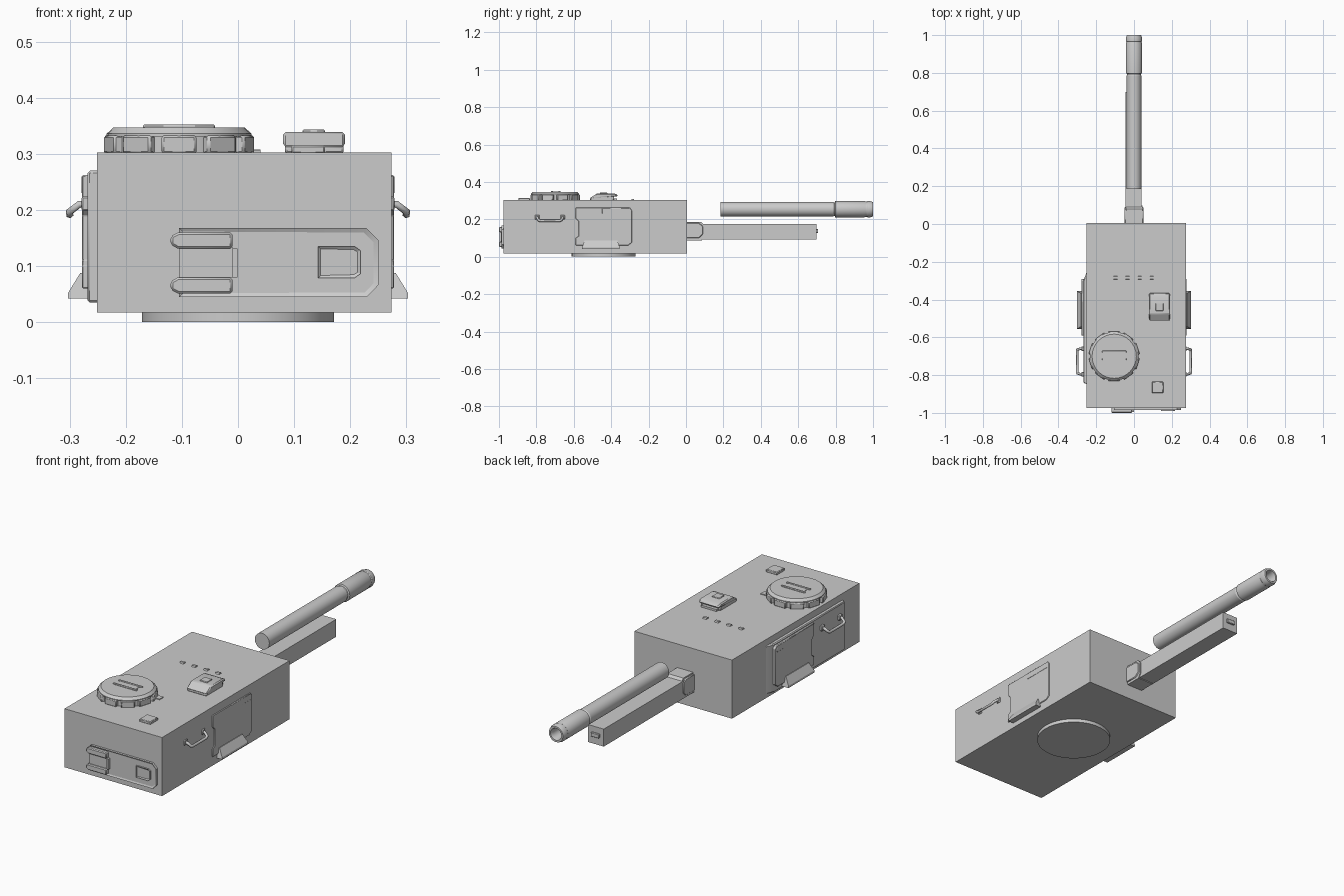
import bpy, bmesh
from math import pi, radians
from mathutils import Matrix, Vector

if "Cube" in bpy.data.objects:
    bpy.data.objects.remove(bpy.data.objects["Cube"])

grey = bpy.data.materials.new("plain grey")
grey.use_nodes = True
GREY = (0.6, 0.6, 0.6, 1)
grey.diffuse_color = GREY
grey.node_tree.nodes["Principled BSDF"].inputs["Base Color"].default_value = GREY
parts = []


def finish(name, bm, bevel=0):
    bmesh.ops.recalc_face_normals(bm, faces=bm.faces)
    me = bpy.data.meshes.new(name)
    bm.to_mesh(me)
    bm.free()
    me.materials.append(grey)
    ob = bpy.data.objects.new(name, me)
    bpy.context.collection.objects.link(ob)
    if bevel:
        mod = ob.modifiers.new("bevel", 'BEVEL')
        mod.width, mod.segments = bevel, 1
    parts.append(ob)
    return ob


def box(name, x, y, z, bevel=0, turn=None):
    bm = bmesh.new()
    bmesh.ops.create_cube(bm, size=1)
    for v in bm.verts:
        v.co = [(r[0] + r[1]) / 2 + c * (r[1] - r[0]) for r, c in zip((x, y, z), v.co)]
    if turn:
        bm.transform(turn)
    return finish(name, bm, bevel)


def prism(name, pts, axis, a, b, bevel=0, rim=0, depth=0):
    """Extrude a 2D outline along an axis from a to b, optionally sinking the far face inside a rim."""
    def place(p, t):
        c = list(p)
        c.insert("xyz".index(axis), t)
        return c
    bm = bmesh.new()
    low = [bm.verts.new(place(p, a)) for p in pts]
    high = [bm.verts.new(place(p, b)) for p in pts]
    bm.faces.new(low)
    cap = bm.faces.new(high)
    for i in range(len(pts)):
        j = (i + 1) % len(pts)
        bm.faces.new((low[i], low[j], high[j], high[i]))
    if rim:
        bmesh.ops.recalc_face_normals(bm, faces=bm.faces)
        bmesh.ops.inset_region(bm, faces=[cap], thickness=rim, depth=0)
        bmesh.ops.translate(bm, verts=cap.verts, vec=-cap.normal * depth)
    return finish(name, bm, bevel)


def lathe(name, profile, origin, along_y=False, steps=32):
    """Spin (radius, height) points about z, or about y for the barrel."""
    bm = bmesh.new()
    vs = [bm.verts.new((r, 0, h)) for r, h in profile]
    es = [bm.edges.new(p) for p in zip(vs, vs[1:])]
    bmesh.ops.spin(bm, geom=vs + es, axis=(0, 0, 1), cent=(0, 0, 0), angle=2 * pi, steps=steps)
    bmesh.ops.remove_doubles(bm, verts=bm.verts, dist=0.0001)
    if along_y:
        bm.transform(Matrix.Rotation(-pi / 2, 4, 'X'))
    bm.transform(Matrix.Translation(Vector(origin)))
    return finish(name, bm)


# Body and turning ring
box("turret_body", (-0.251, 0.274), (-0.975, 0.005), (0.017, 0.302))
lathe("turret_ring", [(0, 0), (0.171, 0), (0.171, 0.025), (0, 0.025)], (0, -0.44, 0), steps=48)

# Main barrel with hollow muzzle sleeve
lathe("gun_barrel", [(0, 0.185), (0.039, 0.185), (0.039, 0.785), (0.036, 0.79), (0.036, 0.795),
      (0.043, 0.798), (0.043, 0.955), (0.041, 0.96), (0.041, 0.967), (0.043, 0.97),
      (0.043, 0.985), (0.038, 1.0), (0.029, 1.0), (0.025, 0.985), (0.025, 0.86), (0, 0.86)],
      (0, 0, 0.254), along_y=True)

# Square lower beam, its collar and end nub
box("lower_beam", (-0.046, 0.04), (0, 0.698), (0.091, 0.176))
box("beam_nub", (-0.025, 0.019), (0.69, 0.707), (0.127, 0.147), 0.002)
prism("beam_collar", [(0, 0.088), (0.085, 0.088), (0.097, 0.11), (0.097, 0.17), (0.08, 0.187), (0, 0.187)],
      'x', -0.042, 0.044)
for name, s in (("left", 1), ("right", -1)):
    prism("collar_cheek_" + name, [(0, 0.1), (0.07, 0.1), (0.09, 0.12), (0.09, 0.165), (0.07, 0.18), (0, 0.18)],
          'x', s * 0.03, s * 0.049, 0.003)

# Commander cupola: core, vision blocks, chamfered lid and grip
CX, CY = -0.105, -0.7
lathe("cupola_core", [(0, 0.3), (0.121, 0.3), (0.121, 0.335), (0, 0.335)], (CX, CY, 0))
lathe("cupola_lid", [(0, 0.331), (0.129, 0.331), (0.129, 0.336), (0.117, 0.347), (0, 0.347)], (CX, CY, 0))
for i in range(10):
    turn = Matrix.Translation((CX, CY, 0)) @ Matrix.Rotation(i * pi / 5 + pi / 2, 4, 'Z')
    box("cupola_vision_block", (0.1, 0.132), (-0.031, 0.031), (0.3, 0.333), 0.004, turn)
box("cupola_grip_plate", (CX - 0.052, CX + 0.052), (CY - 0.022, CY + 0.03), (0.34, 0.349))
for y in (-0.016, 0.024):
    box("cupola_grip_bar", (CX - 0.064, CX + 0.064), (CY + y - 0.005, CY + y + 0.005), (0.345, 0.352), 0.002)

# Periscope housing with overhanging hood
prism("periscope_base", [(-0.512, 0.3), (-0.385, 0.3), (-0.385, 0.33), (-0.485, 0.33), (-0.512, 0.314)],
      'x', 0.084, 0.188, 0.004)
prism("periscope_hood", [(-0.516, 0.312), (-0.366, 0.322), (-0.366, 0.332), (-0.385, 0.339), (-0.475, 0.339)],
      'x', 0.08, 0.191, 0.005)
box("periscope_cap", (0.115, 0.155), (-0.46, -0.42), (0.335, 0.343), 0.002)
box("periscope_sill", (0.095, 0.177), (-0.39, -0.37), (0.3, 0.312))

# Small roof fittings
box("roof_cover", (0.095, 0.155), (-0.895, -0.835), (0.3, 0.315), 0.003)
box("cupola_stop", (0.01, 0.04), (-0.66, -0.63), (0.3, 0.306))
for i in range(4):
    x = -0.098 + i * 0.064
    prism("lifting_lug", [(-0.295, 0.3), (-0.275, 0.3), (-0.279, 0.308), (-0.291, 0.308)],
          'x', x - 0.01, x + 0.01)

# Front access panel: rimmed plate, hinges and latch
prism("front_panel", [(-0.105, 0.045), (0.23, 0.045), (0.25, 0.066), (0.25, 0.146),
      (0.228, 0.168), (-0.105, 0.168)], 'y', -0.97, -0.986, rim=0.009, depth=0.004)
for z in (0.051, 0.131):
    prism("front_hinge", [(-0.12, z + 0.007), (-0.107, z), (-0.01, z), (-0.01, z + 0.029),
          (-0.107, z + 0.029), (-0.12, z + 0.022)], 'y', -0.97, -1.0, 0.004)
box("front_hinge_plate", (-0.105, -0.01), (-0.99, -0.97), (0.08, 0.134))
box("front_hinge_stop", (-0.01, -0.001), (-0.996, -0.97), (0.08, 0.131))
prism("front_latch", [(0.143, 0.079), (0.208, 0.079), (0.218, 0.086), (0.218, 0.128),
      (0.208, 0.135), (0.143, 0.135)], 'y', -0.97, -0.989, rim=0.006, depth=0.004)

# Side panels, doors, steps and grab handles on both sides
for name, s in (("left", 1), ("right", -1)):
    prism("side_panel_" + name, [(s * 0.245, -0.24), (s * 0.268, -0.3), (s * 0.268, -0.84),
          (s * 0.245, -0.85)], 'z', 0.035, 0.27, 0.004)
    prism("side_door_" + name, [(-0.59, 0.06), (-0.31, 0.06), (-0.29, 0.075), (-0.29, 0.25),
          (-0.3, 0.262), (-0.59, 0.262), (-0.59, 0.205), (-0.575, 0.19), (-0.575, 0.11), (-0.59, 0.1)],
          'x', s * 0.26, s * 0.278, 0.002)
    box("door_rail_" + name, sorted((s * 0.255, s * 0.279)), (-0.45, -0.3), (0.228, 0.262), 0.003)
    step = prism("side_step_" + name, [(s * 0.26, 0.042), (s * 0.303, 0.042), (s * 0.303, 0.052),
                 (s * 0.281, 0.088), (s * 0.26, 0.088)], 'y', -0.555, -0.355)
    for v in step.data.vertices:
        if v.co.z > 0.08:
            v.co.y += 0.012 if v.co.y < -0.45 else -0.012

    curve = bpy.data.curves.new("grab_handle_" + name, 'CURVE')
    curve.dimensions = '3D'
    curve.bevel_depth, curve.bevel_resolution = 0.007, 1
    path = [(0.262, -0.795, 0.212), (0.283, -0.795, 0.21), (0.3, -0.79, 0.197), (0.3, -0.78, 0.192)]
    path += [(x, -1.455 - y, z) for x, y, z in reversed(path)]
    spline = curve.splines.new('POLY')
    spline.points.add(len(path) - 1)
    for p, (x, y, z) in zip(spline.points, path):
        p.co = (s * x, y, z, 1)
    curve.use_fill_caps = True
    curve.materials.append(grey)
    handle = bpy.data.objects.new("grab_handle_" + name, curve)
    bpy.context.collection.objects.link(handle)
    for y in (-0.795, -0.66):
        box("handle_foot_" + name, sorted((s * 0.26, s * 0.279)), (y - 0.012, y + 0.012), (0.198, 0.224), 0.003)

# Smooth round surfaces, keep edges crisp
bpy.ops.object.select_all(action='DESELECT')
for ob in parts:
    ob.select_set(True)
bpy.context.view_layer.objects.active = parts[0]
bpy.ops.object.shade_smooth_by_angle(angle=radians(25))
